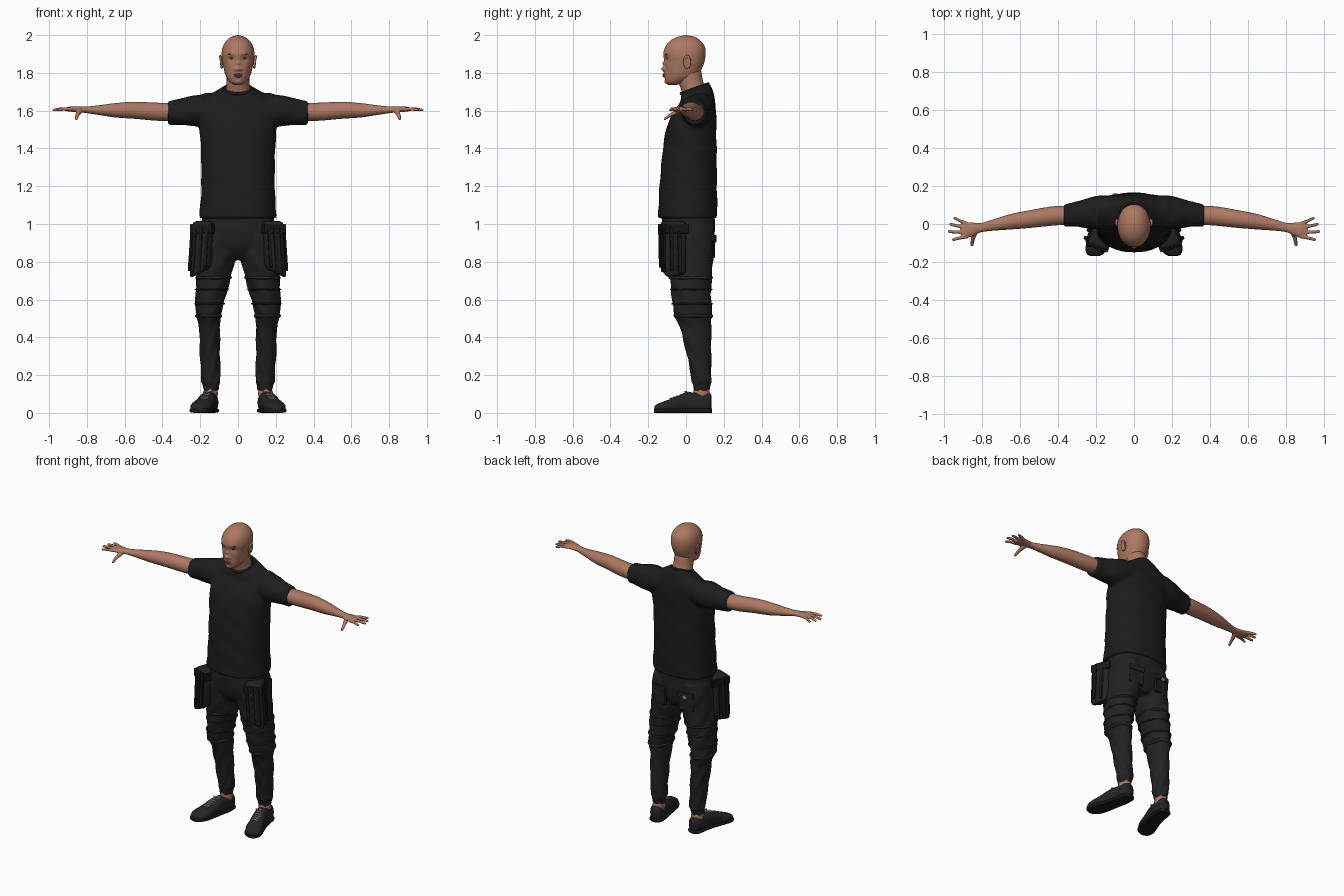
import bpy, bmesh, math
from mathutils import Vector, Matrix

cube = bpy.data.objects.get("Cube")
if cube:
    bpy.data.objects.remove(cube)


def material(name, r, g, b):
    m = bpy.data.materials.new(name)
    m.use_nodes = True
    m.diffuse_color = (r, g, b, 1)
    bsdf = m.node_tree.nodes["Principled BSDF"]
    bsdf.inputs["Base Color"].default_value = (r, g, b, 1)
    bsdf.inputs["Roughness"].default_value = 0.8
    return m


SKIN = material("skin", 0.42, 0.19, 0.125)
LIP = material("lip", 0.27, 0.105, 0.08)
BROW = material("brow", 0.10, 0.05, 0.035)
EYE = material("eye_white", 0.45, 0.4, 0.37)
SHIRT = material("shirt_black", 0.012, 0.012, 0.012)
CLOTH = material("trouser_black", 0.016, 0.016, 0.017)
STRAP = material("strap_black", 0.010, 0.010, 0.011)
SHOE = material("shoe_black", 0.018, 0.018, 0.018)
GREY = material("lace_grey", 0.32, 0.32, 0.32)


def smooth_rows(rows, steps):
    """Catmull-Rom interpolation of section rows."""
    r = [Vector(v) for v in rows]
    r = [r[0] * 2 - r[1]] + r + [r[-1] * 2 - r[-2]]
    out = []
    for i in range(1, len(r) - 2):
        a, b, c, d = r[i - 1:i + 3]
        for k in range(steps):
            t = k / steps
            out.append((b * 2 + (c - a) * t + (a * 2 - b * 5 + c * 4 - d) * t * t
                        + (b * 3 - a - c * 3 + d) * t ** 3) * 0.5)
    return out + [r[-2]]


def loft(bm, rows, axis="z", n=32, power=2.0, steps=5, side=1, fold=0.0):
    """Skin oval sections (position, centre a, centre b, radius a, radius b)."""
    rings = []
    for t, ca, cb, ra, rb in smooth_rows(rows, steps):
        ring = []
        for i in range(n):
            u = math.tau * i / n
            c, s = math.cos(u), math.sin(u)
            f = fold * math.sin(5 * u + 45 * t)
            a = ca + (max(ra, .001) + f) * math.copysign(abs(c) ** (2 / power), c)
            b = cb + (max(rb, .001) + f) * math.copysign(abs(s) ** (2 / power), s)
            x, y, z = {"z": (a, b, t), "x": (t, a, b), "y": (a, t, b)}[axis]
            ring.append(bm.verts.new((x * side, y, z)))
        rings.append(ring)
    for lo, hi in zip(rings, rings[1:]):
        for i in range(n):
            j = (i + 1) % n
            bm.faces.new((lo[i], lo[j], hi[j], hi[i]))
    bm.faces.new(rings[0])
    bm.faces.new(rings[-1])


def ball(bm, at, size, tilt=0, axis="X"):
    m = Matrix.Translation(at) @ Matrix.Rotation(tilt, 4, axis) @ Matrix.Diagonal((*size, 1))
    bmesh.ops.create_uvsphere(bm, u_segments=20, v_segments=12, radius=1, matrix=m)


def box(bm, at, size, turn=0, tilt=0):
    m = (Matrix.Translation(at) @ Matrix.Rotation(turn, 4, "Z")
         @ Matrix.Rotation(tilt, 4, "Y") @ Matrix.Diagonal((*size, 1)))
    return bmesh.ops.create_cube(bm, size=1, matrix=m)["verts"]


def finish(bm, name, mat, voxel=0, relax=0, mirror=False, bevel=0, smooth=True):
    bmesh.ops.recalc_face_normals(bm, faces=bm.faces)
    me = bpy.data.meshes.new(name)
    bm.to_mesh(me)
    bm.free()
    me.materials.append(mat)
    for p in me.polygons:
        p.use_smooth = smooth
    ob = bpy.data.objects.new(name, me)
    bpy.context.collection.objects.link(ob)
    if voxel:
        mod = ob.modifiers.new("blend", "REMESH")
        mod.mode, mod.voxel_size, mod.use_smooth_shade = "VOXEL", voxel, True
    if relax:
        mod = ob.modifiers.new("relax", "SMOOTH")
        mod.iterations = relax
    if bevel:
        mod = ob.modifiers.new("bevel", "BEVEL")
        mod.width, mod.segments = bevel, 2
    if mirror:
        ob.modifiers.new("mirror", "MIRROR")
    return ob


# Head, with the face pushed in and out by soft brushes
bm = bmesh.new()
loft(bm, [(1.737, 0, -.068, .02, .025), (1.75, 0, -.055, .042, .052),
          (1.775, 0, -.032, .06, .08), (1.80, 0, -.02, .07, .092),
          (1.83, 0, -.012, .077, .099), (1.86, 0, -.008, .083, .106),
          (1.90, 0, -.008, .087, .112), (1.94, 0, -.005, .08, .104),
          (1.97, 0, -.003, .062, .08), (1.99, 0, 0, .036, .047), (2.0, 0, 0, .002, .002)],
     n=80, power=2.1, steps=7)
brushes = [(0, 1.822, .013, -.020), (0, 1.85, .010, -.012), (.016, 1.818, .008, -.008),
           (.034, 1.876, .017, .010), (.03, 1.902, .016, -.004), (.05, 1.835, .018, -.004),
           (0, 1.785, .02, -.008), (0, 1.768, .012, .005), (0, 1.75, .016, -.006)]
for v in bm.verts:
    if v.co.y < 0:
        x, z = abs(v.co.x), v.co.z
        v.co.y += sum(d * math.exp(-((x - bx) ** 2 + (z - bz) ** 2) / r ** 2)
                      for bx, bz, r, d in brushes)
finish(bm, "head", SKIN)

# Neck
bm = bmesh.new()
loft(bm, [(1.64, 0, .055, .075, .075), (1.70, 0, .045, .066, .068),
          (1.75, 0, .026, .06, .066), (1.81, 0, .01, .06, .07)])
finish(bm, "neck", SKIN)

# Ears
bm = bmesh.new()
ball(bm, (.087, .005, 1.857), (.008, .015, .028), -.2)
rim = [(.090 + .004 * math.sin(u), .006 + .016 * math.cos(u), 1.858 + .029 * math.sin(u))
       for u in (math.tau * k / 14 for k in range(14))]
for p in rim:
    ball(bm, p, (.007, .006, .009))
finish(bm, "ears", SKIN, voxel=.003, relax=3, mirror=True)

# Eyes, brows and lips
bm = bmesh.new()
ball(bm, (.034, -.092, 1.877), (.014, .010, .006))
finish(bm, "eyes", EYE, mirror=True)
bm = bmesh.new()
ball(bm, (.034, -.099, 1.877), (.006, .005, .0055))
ball(bm, (.034, -.094, 1.883), (.016, .009, .003))
ball(bm, (.036, -.103, 1.898), (.020, .007, .0035), .12, "Y")
finish(bm, "irises_and_brows", BROW, mirror=True)
bm = bmesh.new()
ball(bm, (0, -.115, 1.791), (.025, .009, .005))
ball(bm, (0, -.114, 1.782), (.021, .010, .006))
finish(bm, "lips", LIP)

# Shirt: torso and sleeves blended into one surface
bm = bmesh.new()
loft(bm, [(1.03, 0, .008, .205, .157), (1.1, 0, .01, .2, .155), (1.2, 0, .012, .194, .152),
          (1.4, 0, .02, .197, .142), (1.52, 0, .03, .205, .13), (1.6, 0, .048, .2, .112),
          (1.65, 0, .058, .19, .093), (1.69, 0, .055, .13, .083), (1.722, 0, .05, .073, .073)],
     n=48, power=2.35, fold=.002)
for s in (1, -1):
    loft(bm, [(.05, .06, 1.61, .09, .075), (.2, .06, 1.602, .088, .084),
              (.3, .052, 1.594, .067, .071), (.37, .045, 1.588, .059, .064)],
         "x", side=s, fold=.002)
for v in bm.verts:
    if v.co.z > 1.6 and abs(v.co.x) < .2:
        v.co.z += (v.co.y - .05) * .35 * min(1, (v.co.z - 1.6) / .12)
finish(bm, "shirt", SHIRT, voxel=.009, relax=6)

# Collar band
bm = bmesh.new()
for k in range(40):
    u = math.tau * k / 40
    ball(bm, (.071 * math.cos(u), .046 + .072 * math.sin(u), 1.716 + .026 * math.sin(u)),
         (.009, .009, .010))
finish(bm, "collar", SHIRT, voxel=.005, relax=4)

# Arms with hands
bm = bmesh.new()
loft(bm, [(.31, .047, 1.594, .05, .047), (.42, .043, 1.594, .051, .048),
          (.55, .026, 1.602, .047, .045), (.65, .012, 1.602, .041, .038),
          (.75, -.007, 1.603, .029, .024), (.81, -.02, 1.605, .025, .017),
          (.85, -.028, 1.607, .036, .016), (.89, -.033, 1.608, .043, .013),
          (.913, -.034, 1.607, .036, .009)], "x")
for y0, x1, y1 in ((.002, .953, .03), (-.02, .975, -.002), (-.045, .983, -.04), (-.066, .96, -.082)):
    ym = (y0 + y1) / 2
    loft(bm, [(.88, y0, 1.608, .010, .010), ((.88 + x1) / 2, ym, 1.609, .009, .009),
              (x1 - .008, y1, 1.604, .008, .007), (x1, y1, 1.603, .003, .003)],
         "x", n=16)
loft(bm, [(-.118, .857, 1.553, .003, .003), (-.11, .855, 1.558, .009, .008),
          (-.08, .85, 1.578, .011, .011), (-.03, .835, 1.602, .018, .012)], "y", n=16)
finish(bm, "arms", SKIN, voxel=.004, relax=3, mirror=True)

# Trousers: hips and two legs blended together
leg = [(.99, .105, .015, .09, .13), (.9, .105, .02, .1, .13), (.8, .114, .022, .096, .122),
       (.7, .132, .025, .09, .110), (.6, .147, .03, .078, .104), (.52, .157, .037, .066, .1),
       (.46, .150, .05, .056, .085), (.38, .15, .06, .054, .074), (.3, .148, .07, .053, .064),
       (.2, .144, .08, .051, .054), (.165, .143, .082, .051, .053), (.145, .143, .082, .042, .045),
       (.115, .143, .082, .04, .042)]
bm = bmesh.new()
loft(bm, [(1.06, 0, .012, .188, .14), (.95, 0, .014, .196, .138),
          (.87, 0, .02, .17, .12), (.81, 0, .03, .06, .08)], n=48, power=2.3)
for s in (1, -1):
    loft(bm, leg, side=s, fold=.003)
finish(bm, "trousers", CLOTH, voxel=.008, relax=4)


def leg_at(z):
    for a, b in zip(leg, leg[1:]):
        if a[0] >= z >= b[0]:
            return Vector(a).lerp(Vector(b), (a[0] - z) / (a[0] - b[0]))


# Knee seams and raised knee panels
bm = bmesh.new()
for top, tall, grow in ((.725, .02, .005), (.66, .012, .005), (.585, .014, .006), (.525, .025, .006)):
    rows = []
    for k, g in enumerate((-.004, grow, grow, -.004)):
        row = leg_at(top - tall * k / 3)
        rows.append((*row[:3], row[3] + g, row[4] + g))
    loft(bm, rows, steps=2)
finish(bm, "knee_bands", CLOTH, mirror=True)

# Cargo pockets, wider at the bottom
bm = bmesh.new()
for v in box(bm, (.175, -.068, .88), (.11, .12, .27), .35):
    if v.co.z < .88:
        v.co.x += .016
        v.co.z -= (v.co.x - .19) * .5
finish(bm, "cargo_pockets", CLOTH, mirror=True, bevel=.02)

# Hanging straps and pocket flaps
bm = bmesh.new()
turn = Matrix.Rotation(.35, 3, "Z")
for off, z, tall in ((-.035, .88, .22), (0, .87, .25), (.035, .86, .24)):
    p = Vector((.18, -.068, z)) + turn @ Vector((off, -.062, 0))
    box(bm, p, (.018, .012, tall), .35, -.06)
for off, z, tall in ((-.03, .87, .24), (.015, .85, .22)):
    p = Vector((.184, -.068, z)) + turn @ Vector((.06, off, 0))
    box(bm, p, (.012, .02, tall), .35, -.07)
box(bm, (.175, -.068, .975), (.122, .132, .05), .35)
finish(bm, "pocket_straps", STRAP, mirror=True, bevel=.004, smooth=False)

# Back pockets and round badge
bm = bmesh.new()
box(bm, (.1, .138, .88), (.1, .02, .12), -.12)
box(bm, (.1, .144, .925), (.106, .022, .035), -.12)
finish(bm, "back_pockets", CLOTH, mirror=True, bevel=.005, smooth=False)
bm = bmesh.new()
bmesh.ops.create_cone(bm, cap_ends=True, segments=20, radius1=.013, radius2=.013, depth=.008,
                      matrix=Matrix.Translation((-.1, .157, .915)) @ Matrix.Rotation(math.pi / 2, 4, "X"))
finish(bm, "back_badge", GREY, smooth=False)

# Ankles
bm = bmesh.new()
loft(bm, [(.06, .146, .08, .036, .042), (.1, .144, .082, .037, .044), (.135, .143, .082, .034, .038)])
finish(bm, "ankles", SKIN, mirror=True)

# Shoes: upper and sole share the same length sections
shoe = [(.135, .143, .055, .018, .038), (.12, .145, .054, .038, .052), (.06, .15, .055, .045, .053),
        (.0, .163, .054, .046, .053), (-.06, .18, .041, .052, .040), (-.12, .197, .031, .055, .029),
        (-.155, .205, .024, .04, .021), (-.167, .207, .02, .018, .014)]
bm = bmesh.new()
loft(bm, shoe, "y", power=2.4)
finish(bm, "shoe_uppers", SHOE, mirror=True)
bm = bmesh.new()
loft(bm, [(y * 1.015, x, .012, rx + .004, .012) for y, x, z, rx, rz in shoe], "y", power=3.5)
finish(bm, "shoe_soles", STRAP, mirror=True)

# Laces
bm = bmesh.new()
for k in range(6):
    t = k / 5
    at = Vector((.162 + .02 * t, .012 - .085 * t, .107 - .031 * t))
    for cross in (.35, -.35):
        ball(bm, at, (.024, .0045, .005), cross - .25, "Z")
for s in (1, -1):
    ball(bm, (.158 + .016 * s, -.002, .111), (.014, .006, .005), .6 * s, "Z")
finish(bm, "laces", GREY, mirror=True)
